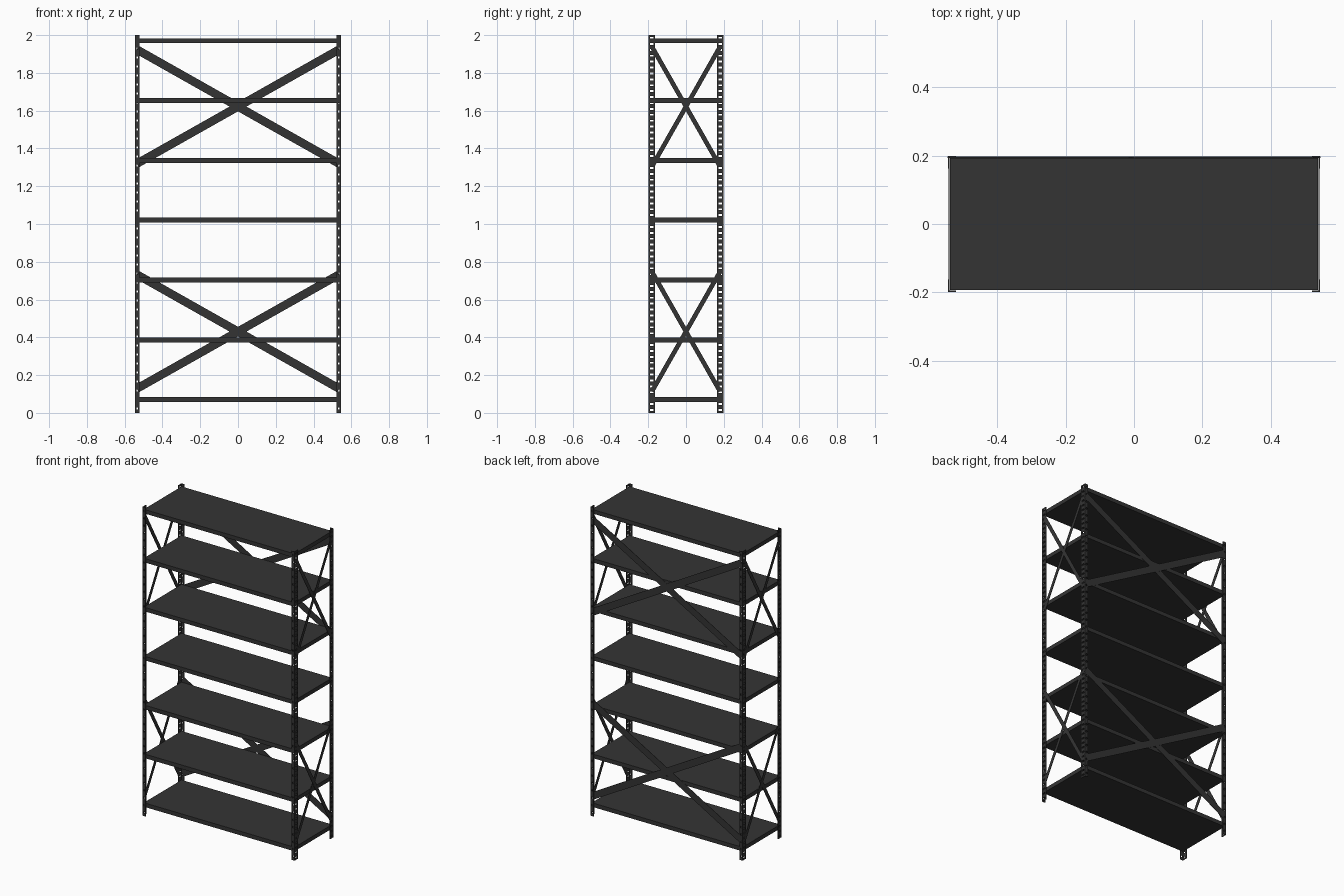
import bpy, bmesh
from mathutils import Vector

if "Cube" in bpy.data.objects:
    bpy.data.objects.remove(bpy.data.objects["Cube"])

X, Y, H = 0.545, 0.199, 2.0     # outer half width, half depth, height
T = 0.004                       # sheet thickness

steel = bpy.data.materials.new("dark_steel")
steel.diffuse_color = (0.034, 0.034, 0.034, 1)
steel.use_nodes = True
steel.node_tree.nodes["Principled BSDF"].inputs["Base Color"].default_value = steel.diffuse_color


def finish(bm, name):
    bmesh.ops.recalc_face_normals(bm, faces=bm.faces)
    me = bpy.data.meshes.new(name)
    bm.to_mesh(me)
    bm.free()
    me.materials.append(steel)
    ob = bpy.data.objects.new(name, me)
    bpy.context.collection.objects.link(ob)
    return ob


def perforated_leg(name, place, width, slot_w, slot_h, count):
    """Upright strip with a column of slots; place(u, z) maps to 3D."""
    bm = bmesh.new()
    us = [0, (width - slot_w) / 2, (width + slot_w) / 2, width]
    pitch = H / count
    zs = [0]
    for i in range(count):
        c = (i + 0.5) * pitch
        zs += [c - slot_h / 2, c + slot_h / 2]
    zs.append(H)
    grid = [[bm.verts.new(place(u, z)) for u in us] for z in zs]
    for r in range(len(zs) - 1):
        for c in range(3):
            if c == 1 and r % 2 == 1:
                continue
            bm.faces.new((grid[r][c], grid[r][c + 1], grid[r + 1][c + 1], grid[r + 1][c]))
    ob = finish(bm, name)
    m = ob.modifiers.new("thickness", 'SOLIDIFY')
    m.thickness = T
    m.offset = 0


def brace(name, a, b, width, normal):
    """Flat bar from a to b lying in the plane with the given normal."""
    a, b, n = Vector(a), Vector(b), Vector(normal)
    side = (b - a).normalized().cross(n) * width / 2
    n = n * 0.001
    bm = bmesh.new()
    ends = [[bm.verts.new(p + s * side + t * n)
             for s, t in ((-1, -1), (1, -1), (1, 1), (-1, 1))] for p in (a, b)]
    bm.faces.new(ends[0])
    bm.faces.new(ends[1])
    for i in range(4):
        j = (i + 1) % 4
        bm.faces.new((ends[0][i], ends[0][j], ends[1][j], ends[1][i]))
    finish(bm, name)


# slotted angle posts at the four corners
for sx, lr in ((-1, "left"), (1, "right")):
    for sy, fb in ((-1, "front"), (1, "back")):
        perforated_leg(f"post_{fb}_{lr}_wide_leg",
                       lambda u, z: (sx * (X - T / 2), sy * (Y - u), z),
                       0.036, 0.017, 0.010, 64)
        perforated_leg(f"post_{fb}_{lr}_narrow_leg",
                       lambda u, z: (sx * (X - u), sy * (Y - T / 2), z),
                       0.023, 0.009, 0.012, 42)

# seven flat shelf boards
for i in range(7):
    zc = 0.070 + 0.3167 * i
    bm = bmesh.new()
    bmesh.ops.create_cube(bm, size=1)
    for v in bm.verts:
        v.co = Vector((v.co.x * 1.079, v.co.y * 0.386, zc + v.co.z * 0.026))
    finish(bm, f"shelf_{i + 1}")

# cross braces on the back and on both sides
for level, lo, hi in (("lower", 0.128, 0.733), ("upper", 1.319, 1.924)):
    for k, s in enumerate((-1, 1)):
        y = Y - 0.0025 - 0.0015 * k
        brace(f"back_brace_{level}_{k + 1}", (-s * 0.536, y, lo), (s * 0.536, y, hi),
              0.044, (0, 1, 0))
        for sx, lr in ((-1, "left"), (1, "right")):
            x = sx * (X - 0.002 - 0.0015 * k)
            brace(f"{lr}_brace_{level}_{k + 1}", (x, -s * 0.180, lo - 0.014),
                  (x, s * 0.180, hi + 0.014), 0.024, (1, 0, 0))
